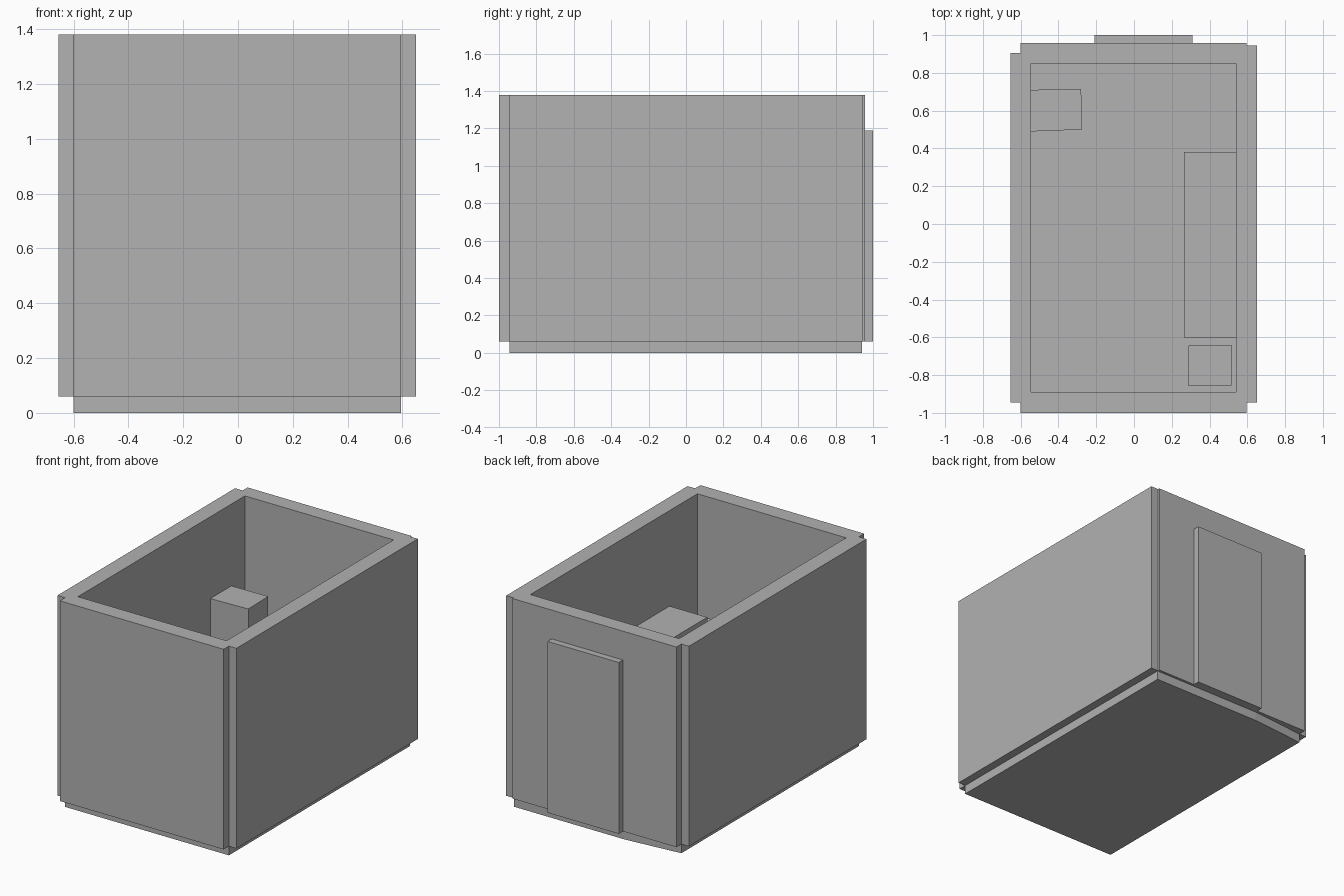
import bpy
import bmesh

if "Cube" in bpy.data.objects:
    bpy.data.objects.remove(bpy.data.objects["Cube"])

grey = bpy.data.materials.new("plain_grey")
grey.diffuse_color = (0.445, 0.445, 0.445, 1.0)
grey.use_nodes = True
grey.node_tree.nodes["Principled BSDF"].inputs["Base Color"].default_value = grey.diffuse_color


def prism(name, outline, z0, z1):
    """Extrude a counter-clockwise ground outline from z0 up to z1."""
    bm = bmesh.new()
    base = bm.faces.new([bm.verts.new((x, y, z0)) for x, y in outline])
    top = bmesh.ops.extrude_face_region(bm, geom=[base])["geom"]
    verts = [v for v in top if isinstance(v, bmesh.types.BMVert)]
    bmesh.ops.translate(bm, verts=verts, vec=(0, 0, z1 - z0))
    bmesh.ops.recalc_face_normals(bm, faces=bm.faces)
    mesh = bpy.data.meshes.new(name)
    bm.to_mesh(mesh)
    bm.free()
    mesh.materials.append(grey)
    obj = bpy.data.objects.new(name, mesh)
    bpy.context.collection.objects.link(obj)
    return obj


def box(name, x0, x1, y0, y1, z0, z1):
    return prism(name, [(x0, y0), (x1, y0), (x1, y1), (x0, y1)], z0, z1)


FLOOR, TOP = 0.06, 1.38

# Floor slab, with its back edge bending beside the door
prism("floor", [(-0.6, -0.945), (0.595, -0.945), (0.595, 0.94),
                (-0.21, 0.94), (-0.6, 0.905)], 0, FLOOR)

# Walls, overlapping at notched corners
box("front_wall", -0.6, 0.595, -1.0, -0.89, FLOOR, TOP)
box("back_wall", -0.6, 0.595, 0.85, 0.957, FLOOR, TOP)
box("left_wall", -0.655, -0.545, -0.945, 0.905, FLOOR, TOP)
box("right_wall", 0.54, 0.65, -0.945, 0.945, FLOOR, TOP)

# Door panel on the back wall
box("door", -0.21, 0.31, 0.95, 1.0, FLOOR, 1.19)

# Furniture inside the room
box("long_counter", 0.265, 0.54, -0.6, 0.38, FLOOR, 0.75)
prism("cabinet", [(-0.545, 0.49), (-0.275, 0.50),
                  (-0.28, 0.715), (-0.545, 0.71)], FLOOR, 0.84)
prism("stool", [(0.285, -0.855), (0.515, -0.855),
                (0.515, -0.64), (0.29, -0.64)], FLOOR, 0.6)
